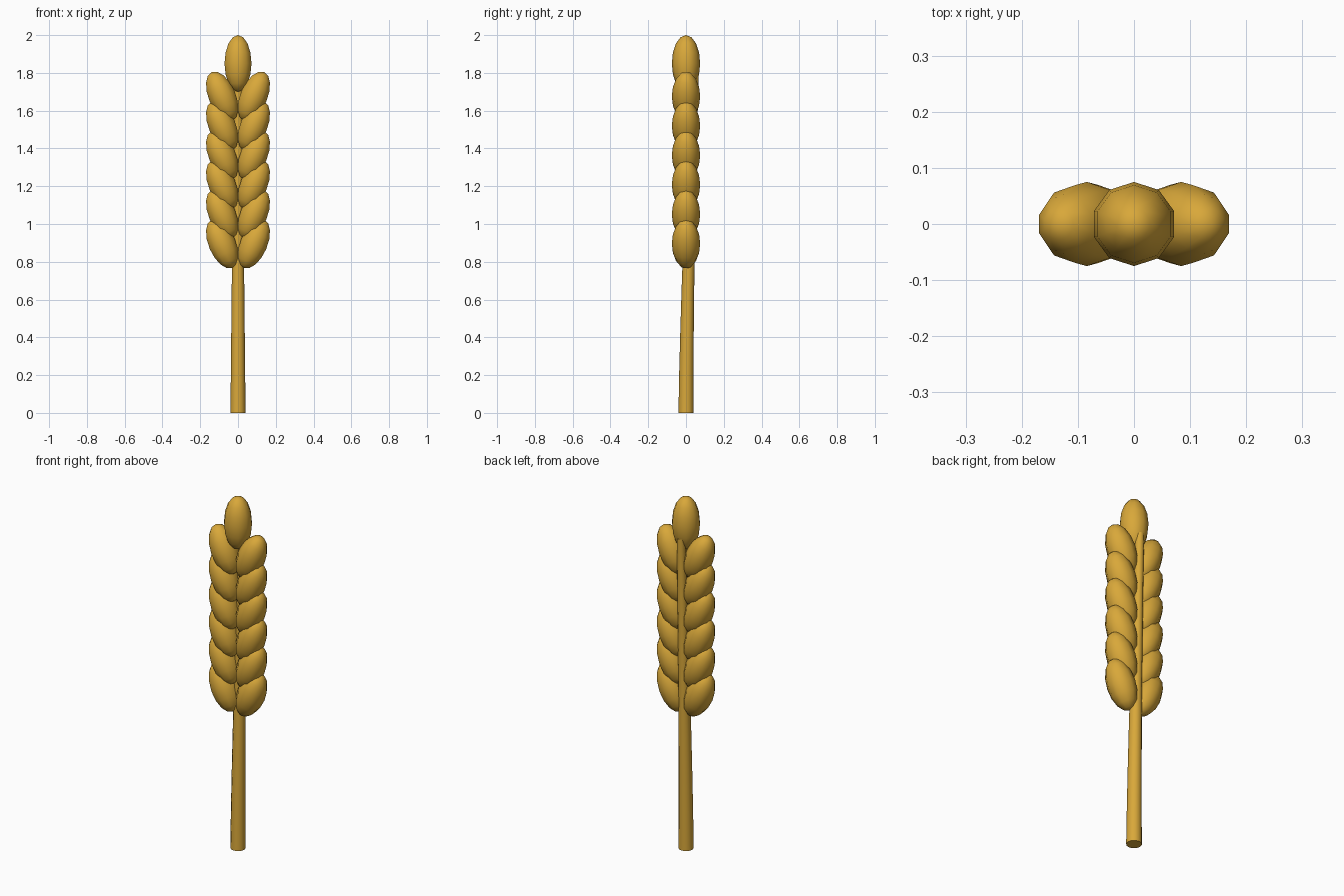
import bpy
import bmesh
import math
from mathutils import Matrix, Vector

cube = bpy.data.objects.get("Cube")
if cube:
    bpy.data.objects.remove(cube, do_unlink=True)

gold = bpy.data.materials.new("golden straw")
gold.use_nodes = True
colour = (0.69, 0.39, 0.042, 1)
gold.diffuse_color = colour
bsdf = gold.node_tree.nodes["Principled BSDF"]
bsdf.inputs["Base Color"].default_value = colour
bsdf.inputs["Roughness"].default_value = 0.8


def lathe(name, profile, sides, place):
    """Spin (radius, height) points about z, then move each vertex with place."""
    bm = bmesh.new()
    verts = [bm.verts.new((0, r, z)) for r, z in profile]
    edges = [bm.edges.new(pair) for pair in zip(verts, verts[1:])]
    bmesh.ops.spin(bm, geom=verts + edges, cent=(0, 0, 0), axis=(0, 0, 1),
                   angle=math.tau, steps=sides)
    bmesh.ops.remove_doubles(bm, verts=bm.verts[:], dist=0.0005)
    for v in bm.verts:
        v.co = place(v.co)
    bmesh.ops.recalc_face_normals(bm, faces=bm.faces[:])
    mesh = bpy.data.meshes.new(name)
    bm.to_mesh(mesh)
    bm.free()
    mesh.materials.append(gold)
    obj = bpy.data.objects.new(name, mesh)
    bpy.context.collection.objects.link(obj)
    bpy.ops.object.select_all(action='DESELECT')
    obj.select_set(True)
    bpy.context.view_layer.objects.active = obj
    bpy.ops.object.shade_smooth_by_angle(angle=math.radians(50))
    return obj


def grain(name, centre, half_length, tilt):
    rings = 8
    profile = []
    for i in range(rings + 1):
        a = math.pi * i / rings
        profile.append((0.075 * math.sin(a), -half_length * math.cos(a)))
    matrix = Matrix.Translation(centre) @ Matrix.Rotation(tilt, 4, 'Y')
    lathe(name, profile, 10, lambda co: matrix @ co)


# Tapered stem, bending gently backwards
top = 1.78
stem = [(0, 0)]
for i in range(9):
    t = i / 8
    stem.append((0.04 - 0.018 * t, top * t))
stem.append((0, top))
lathe("stem", stem, 12,
      lambda co: co + Vector((0, 0.045 * (max(co.z, 0) / top) ** 1.5, 0)))

# Paired grains leaning outwards, and the upright end grain
for row in range(6):
    for side, label in ((1, "left"), (-1, "right")):
        grain(f"grain_{label}_{row + 1}", (side * 0.084, 0, 0.896 + row * 0.156),
              0.14, side * math.radians(23))
grain("end_grain", (0, 0, 1.85), 0.15, 0)
